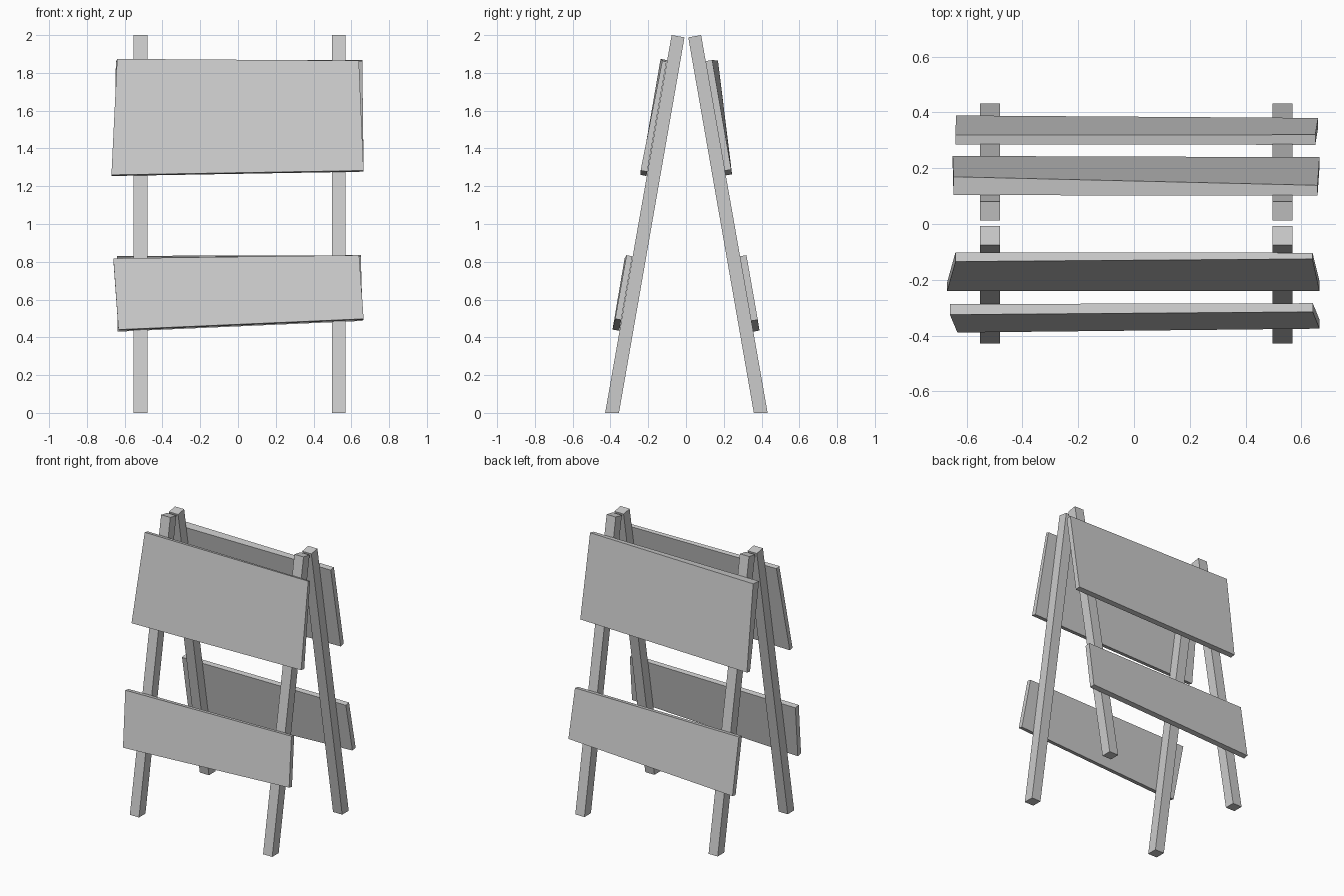
import bpy

if "Cube" in bpy.data.objects:
    bpy.data.objects.remove(bpy.data.objects["Cube"])

LEAN = 0.351 / 2.0      # how far the legs lean in per unit of height
FOOT = 0.43             # outer edge of the feet


def add_mesh(name, verts, faces):
    mesh = bpy.data.meshes.new(name)
    mesh.from_pydata(verts, [], faces)
    obj = bpy.data.objects.new(name, mesh)
    bpy.context.collection.objects.link(obj)
    return obj


def prism(name, ring_a, ring_b, side):
    """Box between two four-point rings; winding flips with the side."""
    faces = [(3, 2, 1, 0), (4, 5, 6, 7)]
    faces += [(i, (i + 1) % 4, (i + 1) % 4 + 4, i + 4) for i in range(4)]
    if side > 0:
        faces = [f[::-1] for f in faces]
    return add_mesh(name, ring_a + ring_b, faces)


def leg(name, side, x0, x1):
    # profile of the front leg, mirrored in y for the back
    profile = [(-FOOT, 0), (-0.357, 0), (-0.01, 1.988), (-0.078, 2.0)]
    rings = [[(x, -side * y + 0.002, z) for y, z in profile] for x in (x0, x1)]
    return prism(name, rings[0], rings[1], side)


def board(name, side, corners):
    # corners: x, z and thickness, resting on the outer face of the legs
    inner, outer = [], []
    for x, z, t in corners:
        y = FOOT - LEAN * z
        inner.append((x, side * y, z - 0.003))
        outer.append((x, side * (y + t), z + 0.003))
    return prism(name, inner, outer, side)


# four leaning legs
for side, label in ((-1, "front"), (1, "back")):
    leg(label + "_left_leg", side, -0.552, -0.48)
    leg(label + "_right_leg", side, 0.497, 0.569)

# crooked boards: bottom left, bottom right, top right, top left
board("front_upper_board", -1, [(-0.67, 1.257, 0.031), (0.665, 1.28, 0.035),
                                (0.64, 1.862, 0.022), (-0.64, 1.871, 0.033)])
board("front_lower_board", -1, [(-0.633, 0.438, 0.036), (0.665, 0.495, 0.032),
                                (0.641, 0.832, 0.031), (-0.66, 0.815, 0.038)])
board("back_upper_board", 1, [(-0.65, 1.26, 0.035), (0.665, 1.285, 0.035),
                              (0.658, 1.865, 0.036), (-0.647, 1.862, 0.066)])
board("back_lower_board", 1, [(-0.638, 0.433, 0.035), (0.66, 0.49, 0.036),
                              (0.65, 0.832, 0.036), (-0.64, 0.828, 0.035)])

# make every face point outwards
import bmesh
for obj in bpy.context.collection.objects:
    bm = bmesh.new()
    bm.from_mesh(obj.data)
    bmesh.ops.recalc_face_normals(bm, faces=bm.faces)
    bm.to_mesh(obj.data)
    bm.free()
